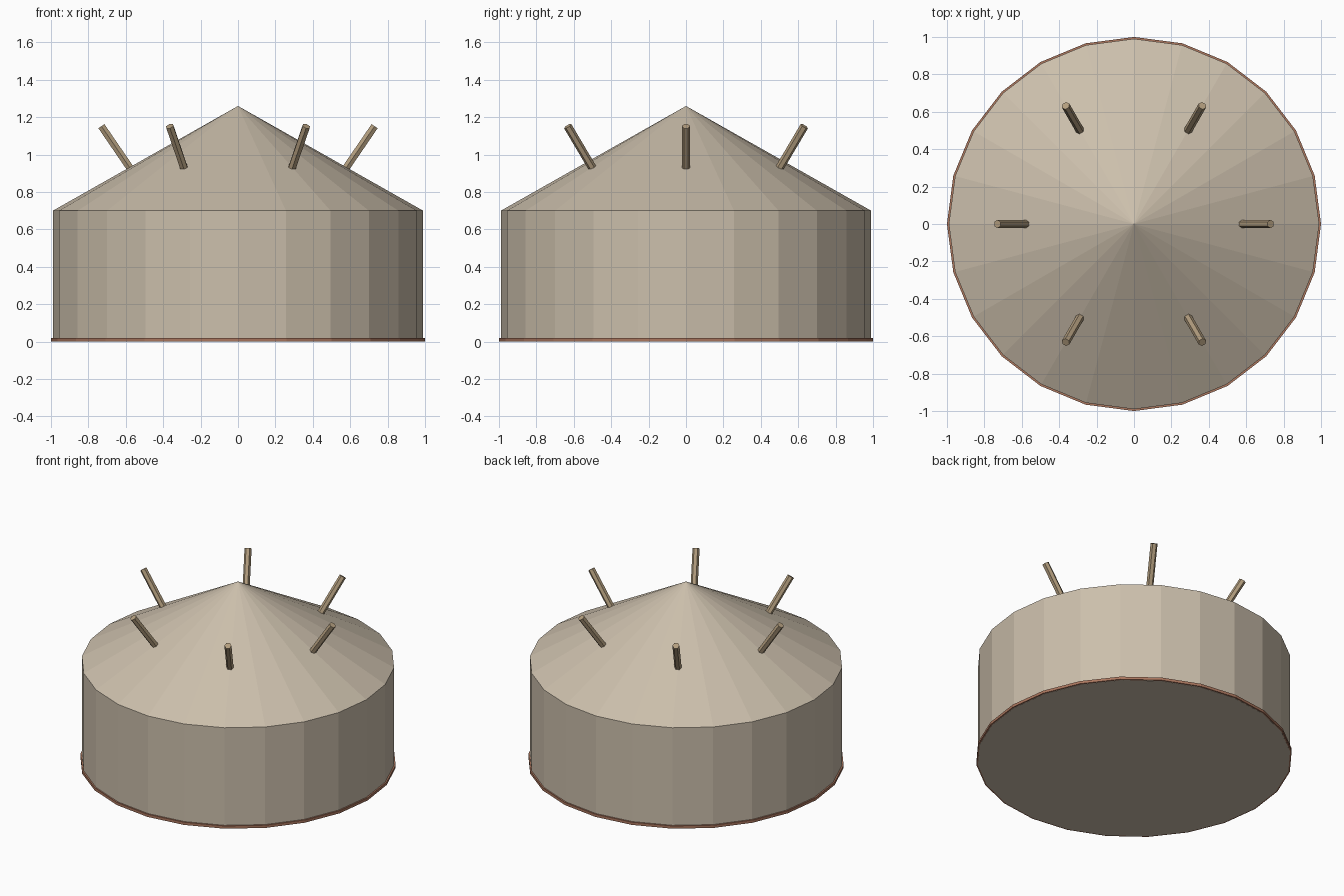
import bpy
from math import radians, cos, sin

if "Cube" in bpy.data.objects:
    bpy.data.objects.remove(bpy.data.objects["Cube"])


def material(name, rgb):
    m = bpy.data.materials.new(name)
    m.diffuse_color = (*rgb, 1)
    m.use_nodes = True
    m.node_tree.nodes["Principled BSDF"].inputs["Base Color"].default_value = m.diffuse_color
    return m


canvas = material("canvas", (0.60, 0.52, 0.41))
wood = material("wood", (0.45, 0.34, 0.21))
floor_mat = material("clay", (0.40, 0.18, 0.11))


def prism(name, sides, r1, r2, depth, centre, mat, rot=(0, 0, 0)):
    """Flat-shaded cylinder or cone with closed ends."""
    bpy.ops.mesh.primitive_cone_add(vertices=sides, radius1=r1, radius2=r2,
                                    depth=depth, location=centre, rotation=rot)
    ob = bpy.context.object
    ob.name = name
    ob.data.materials.append(mat)
    return ob


# Floor plate, showing as a thin rim around the wall
prism("floor", 24, 1.0, 1.0, 0.019, (0, 0, 0.0105), floor_mat)

# Drum wall and conical roof
prism("wall", 24, 0.99, 0.99, 0.70, (0, 0, 0.35), canvas)
prism("roof", 24, 0.99, 0.0, 0.56, (0, 0, 0.98), canvas)

# Six poles piercing the roof and leaning outwards
TILT, LENGTH, MID_R, MID_Z = radians(34.4), 0.55, 0.575, 0.925
for i in range(6):
    a = radians(60 * i)
    prism(f"roof_pole_{i + 1}", 6, 0.0225, 0.0225, LENGTH,
          (MID_R * cos(a), MID_R * sin(a), MID_Z), wood, (0, TILT, a))
